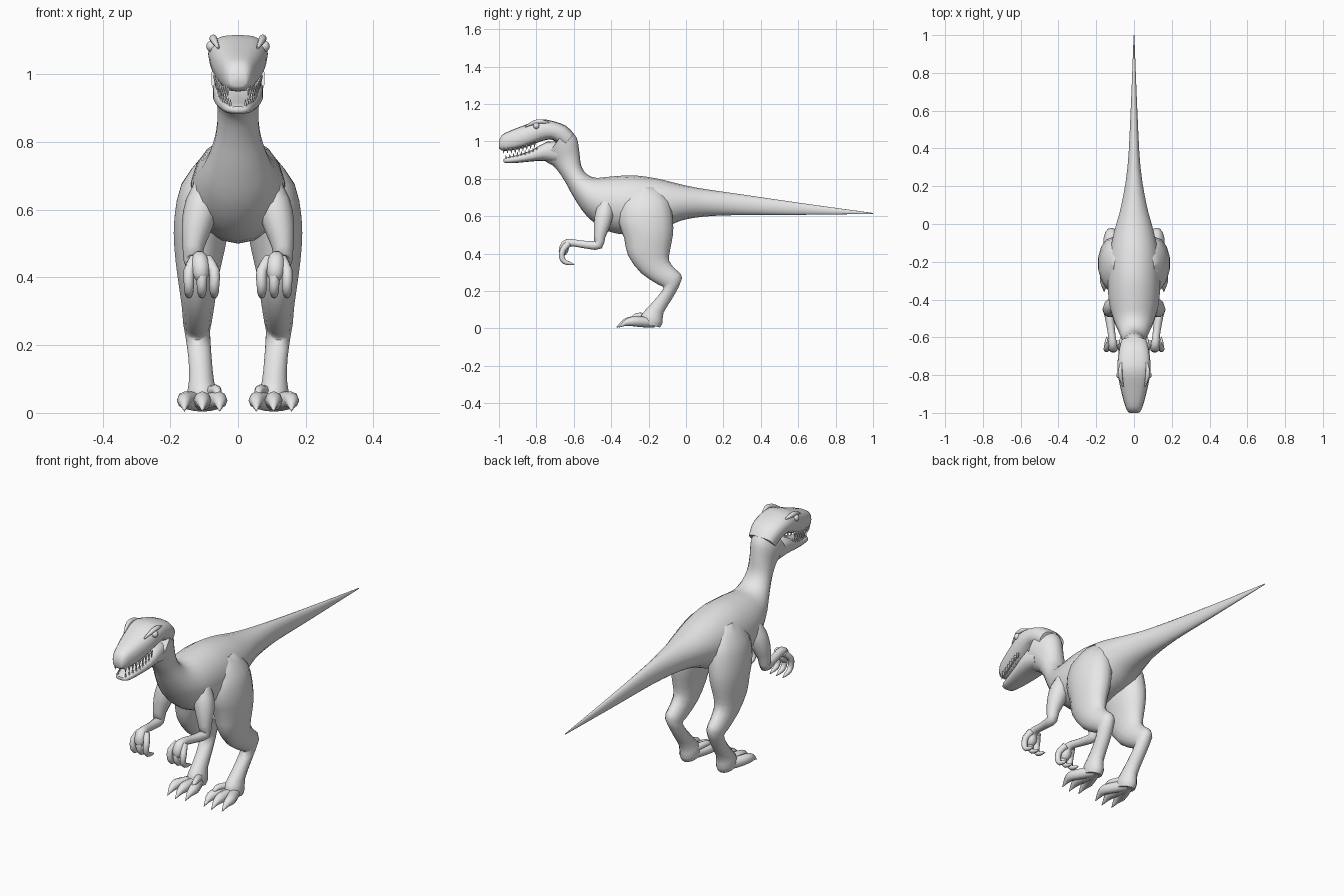
import bpy, bmesh, math
from mathutils import Vector

skin = bpy.data.materials.new("grey skin")
skin.diffuse_color = (0.8, 0.8, 0.8, 1)


def finish(name, bm, mirror=False, angle=50):
    bmesh.ops.recalc_face_normals(bm, faces=bm.faces)
    me = bpy.data.meshes.new(name)
    bm.to_mesh(me)
    bm.free()
    me.materials.append(skin)
    ob = bpy.data.objects.new(name, me)
    bpy.context.collection.objects.link(ob)
    bpy.ops.object.select_all(action='DESELECT')
    ob.select_set(True)
    bpy.context.view_layer.objects.active = ob
    bpy.ops.object.shade_smooth_by_angle(angle=math.radians(angle))
    if mirror:
        ob.modifiers.new("mirror", 'MIRROR').use_mirror_merge = False
    return ob


def refine(rows, steps):
    """Smooth curve through rows of numbers."""
    out = []
    for i in range(len(rows) - 1):
        a, b, c, d = (rows[min(max(k, 0), len(rows) - 1)] for k in range(i - 1, i + 3))
        for s in range(steps):
            t = s / steps
            out.append([q + 0.5 * t * (r - p + t * (2*p - 5*q + 4*r - e + t * (3*(q - r) + e - p)))
                        for p, q, r, e in zip(a, b, c, d)])
    return out + [list(rows[-1])]


def skin_rings(bm, rings):
    loops = [[bm.verts.new(p) for p in ring] for ring in rings]
    n = len(loops[0])
    for a, b in zip(loops, loops[1:]):
        for i in range(n):
            bm.faces.new((a[i], a[(i + 1) % n], b[(i + 1) % n], b[i]))
    bm.faces.new(loops[0])
    bm.faces.new(loops[-1])


def power(v, e):
    return math.copysign(abs(v) ** e, v)


def slab_loft(bm, rows, sides=14, square=1.0, steps=2):
    """Rows: first edge y, z, opposite edge y, z, centre x, half width."""
    rings = []
    for y1, z1, y2, z2, cx, w in refine(rows, steps):
        ring = []
        for i in range(sides):
            a = math.tau * i / sides
            u, v = power(math.cos(a), square), power(math.sin(a), square)
            ring.append((cx + v * max(w, 0.001), (y1 + y2) / 2 + u * (y1 - y2) / 2,
                         (z1 + z2) / 2 + u * (z1 - z2) / 2))
        rings.append(ring)
    skin_rings(bm, rings)


def tube(bm, rows, sides=8, steps=2):
    """Rows: x, y, z, radius."""
    pts = refine(rows, steps)
    rings = []
    for i, p in enumerate(pts):
        t = (Vector(pts[min(i + 1, len(pts) - 1)][:3]) - Vector(pts[max(i - 1, 0)][:3])).normalized()
        side = (Vector((1, 0, 0)) - t * t.x).normalized()
        up = t.cross(side)
        r = max(p[3], 0.001)
        rings.append([Vector(p[:3]) + r * (side * math.cos(math.tau * k / sides)
                      + up * math.sin(math.tau * k / sides)) for k in range(sides)])
    skin_rings(bm, rings)


# tail, torso and neck
bm = bmesh.new()
slab_loft(bm, [
    (1.0, .617, 1.0, .612, 0, .002), (.6, .672, .6, .607, 0, .018),
    (.3, .716, .3, .606, 0, .035), (.1, .745, .1, .598, 0, .068),
    (-.02, .768, -.03, .575, 0, .102), (-.15, .80, -.13, .53, 0, .128),
    (-.28, .818, -.27, .50, 0, .14), (-.40, .812, -.42, .52, 0, .135),
    (-.48, .805, -.53, .60, 0, .11), (-.53, .825, -.60, .70, 0, .083),
    (-.56, .87, -.65, .79, 0, .065), (-.57, .94, -.70, .86, 0, .061),
    (-.585, 1.02, -.74, .885, 0, .07), (-.635, 1.075, -.76, .90, 0, .08)], 18, steps=3)
finish("body", bm)

# skull and snout
bm = bmesh.new()
slab_loft(bm, [
    (-.60, 1.04, -.66, .97, 0, .07), (-.64, 1.082, -.70, 1.0, 0, .08),
    (-.71, 1.108, -.73, 1.01, 0, .086), (-.78, 1.117, -.78, .998, 0, .088),
    (-.86, 1.088, -.86, .967, 0, .074), (-.94, 1.057, -.94, .95, 0, .054),
    (-.985, 1.033, -.985, .952, 0, .038), (-1.0, 1.0, -1.0, .965, 0, .024)], 16, .75)
finish("head", bm)

# lower jaw
bm = bmesh.new()
slab_loft(bm, [
    (-.66, .99, -.70, .885, 0, .066), (-.74, 1.0, -.76, .895, 0, .075),
    (-.82, .955, -.82, .893, 0, .068), (-.90, .927, -.90, .885, 0, .052),
    (-.955, .914, -.96, .883, 0, .038), (-.975, .905, -.975, .89, 0, .022)], 14, .75)
finish("jaw", bm)

# teeth along both lips
bm = bmesh.new()
for i in range(9):
    t = i / 8
    y = -.81 - .165 * t
    x = .066 - .036 * t ** 1.5
    zu = .985 - .03 * min(1, t * 1.6)
    tube(bm, [(x, y, zu + .012, .008), (x, y, zu - .02, .001)], 5, 1)
    zl = .955 - .045 * t
    tube(bm, [(x - .008, y + .012, zl - .012, .007), (x - .008, y + .012, zl + .016, .001)], 5, 1)
finish("teeth", bm, True)

# eyes with brow ridges
bm = bmesh.new()
bmesh.ops.create_uvsphere(bm, u_segments=12, v_segments=8, radius=.017)
bmesh.ops.translate(bm, verts=bm.verts, vec=(.077, -.80, 1.083))
finish("eye", bm, True)
bm = bmesh.new()
tube(bm, [(.066, -.73, 1.098, .004), (.073, -.77, 1.106, .011),
          (.071, -.81, 1.102, .011), (.058, -.86, 1.078, .004)])
finish("brow", bm, True)

# legs: thigh, shin, hock and ankle
bm = bmesh.new()
slab_loft(bm, [
    (-.28, .755, -.16, .755, .075, .035), (-.35, .67, -.09, .68, .097, .072),
    (-.36, .57, -.07, .58, .107, .083), (-.33, .48, -.07, .50, .113, .077),
    (-.31, .39, -.085, .42, .118, .062), (-.24, .295, -.09, .36, .118, .05),
    (-.145, .232, -.055, .315, .12, .043), (-.12, .215, -.02, .27, .12, .038),
    (-.165, .155, -.07, .165, .112, .035), (-.215, .10, -.12, .085, .108, .038),
    (-.24, .068, -.125, .03, .106, .046), (-.24, .03, -.14, .005, .106, .04)], 14)
finish("leg", bm, True)

# toes with claws
bm = bmesh.new()
for x, reach in ((.054, .94), (.105, 1.0), (.158, .94)):
    path = [(0, -.17, .034, .03), (.5, -.23, .034, .028), (.95, -.29, .038, .026),
            (1, -.325, .032, .019), (1, -.345, .022, .012), (1, -.372, .005, .001)]
    tube(bm, [(.106 + (x - .106) * f, -.17 + (y + .17) * reach, z, r) for f, y, z, r in path])
# raised inner claw
tube(bm, [(.085, -.2, .06, .02), (.066, -.25, .068, .016), (.06, -.28, .06, .011), (.06, -.295, .04, .001)])
finish("toes", bm, True)

# arms
bm = bmesh.new()
tube(bm, [(.085, -.42, .70, .03), (.105, -.435, .62, .05), (.122, -.45, .55, .045),
          (.132, -.462, .49, .032), (.133, -.468, .447, .027), (.128, -.51, .445, .023),
          (.12, -.57, .452, .02), (.115, -.615, .458, .021), (.112, -.645, .447, .026),
          (.11, -.656, .41, .026), (.11, -.655, .39, .012)], 10)
finish("arm", bm, True)

# fingers with claws
bm = bmesh.new()
for x in (.07, .107, .145):
    tube(bm, [(.112 + (x - .112) * .5, -.63, .452, .018), (x, -.658, .42, .016),
              (x, -.664, .38, .015), (x, -.648, .355, .013), (x, -.62, .347, .009),
              (x, -.595, .339, .001)])
finish("fingers", bm, True)
